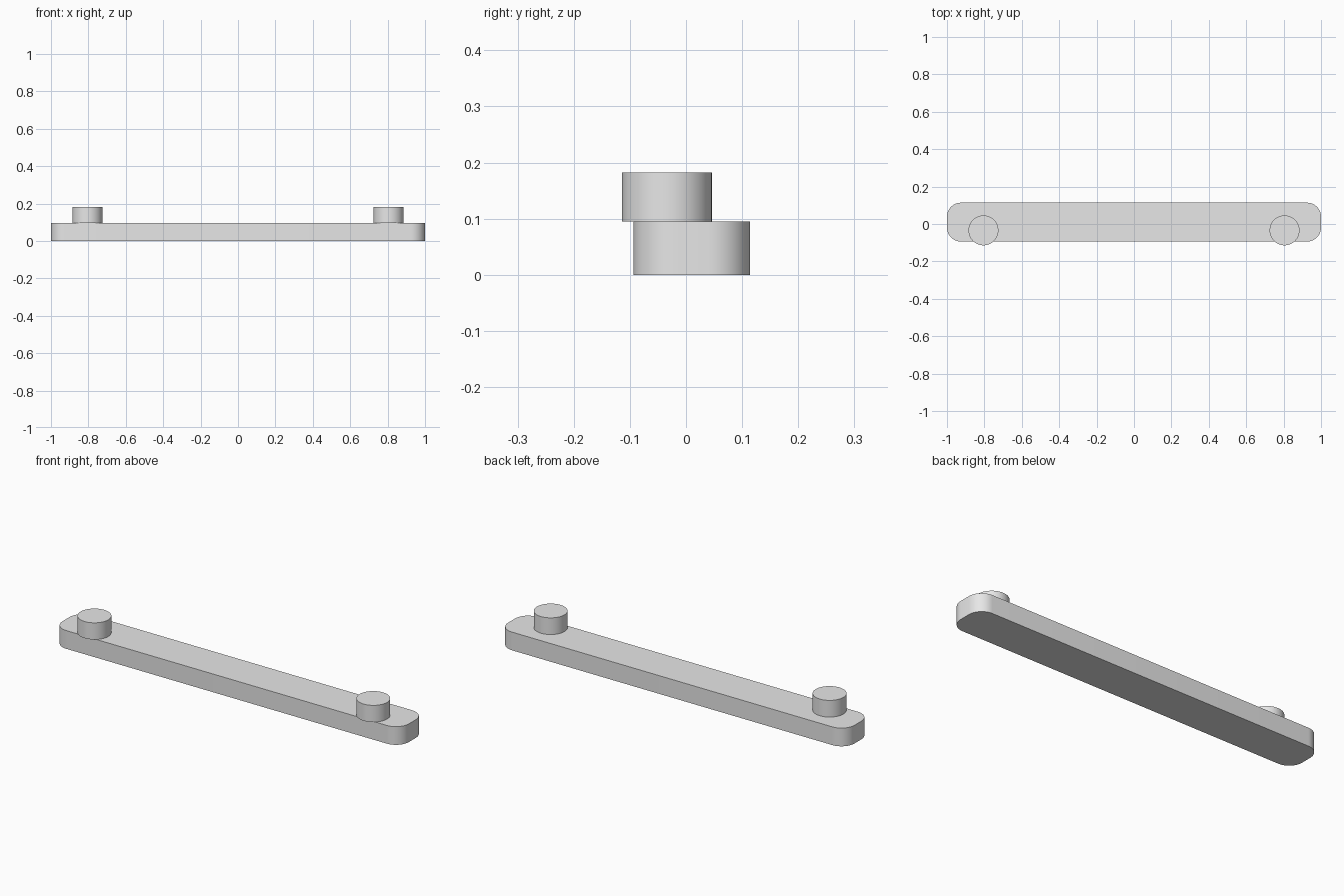
import bpy
import bmesh
from math import radians

cube = bpy.data.objects.get("Cube")
if cube:
    bpy.data.objects.remove(cube, do_unlink=True)

# Single light grey material
GREY = (0.8, 0.8, 0.8, 1)
grey = bpy.data.materials.new("light_grey")
grey.use_nodes = True
grey.diffuse_color = GREY
grey.node_tree.nodes["Principled BSDF"].inputs["Base Color"].default_value = GREY


def finish(obj, name):
    """Name, colour and smooth a part while keeping its rims sharp."""
    obj.name = obj.data.name = name
    obj.data.materials.append(grey)
    bpy.ops.object.select_all(action="DESELECT")
    obj.select_set(True)
    bpy.context.view_layer.objects.active = obj
    bpy.ops.object.shade_smooth_by_angle(angle=radians(30))


# Flat bar with rounded vertical corners
BAR_TOP = 0.095
FRONT, BACK = -0.094, 0.114
bpy.ops.mesh.primitive_cube_add(size=1)
bar = bpy.context.object
bm = bmesh.new()
bm.from_mesh(bar.data)
for v in bm.verts:
    v.co.x = 1 if v.co.x > 0 else -1
    v.co.y = BACK if v.co.y > 0 else FRONT
    v.co.z = BAR_TOP if v.co.z > 0 else 0
uprights = [e for e in bm.edges if abs(e.verts[0].co.z - e.verts[1].co.z) > 0.01]
bmesh.ops.bevel(bm, geom=uprights, offset=0.075, segments=12, profile=0.5, affect="EDGES")
bm.to_mesh(bar.data)
bm.free()
finish(bar, "bar")

# Round pegs near both ends, overhanging the front edge
PEG_TOP = 0.182
for side, x in (("left", 0.805), ("right", -0.805)):
    bpy.ops.mesh.primitive_cylinder_add(
        vertices=64, radius=0.08, depth=PEG_TOP - BAR_TOP,
        location=(x, -0.034, (PEG_TOP + BAR_TOP) / 2))
    finish(bpy.context.object, side + "_peg")
